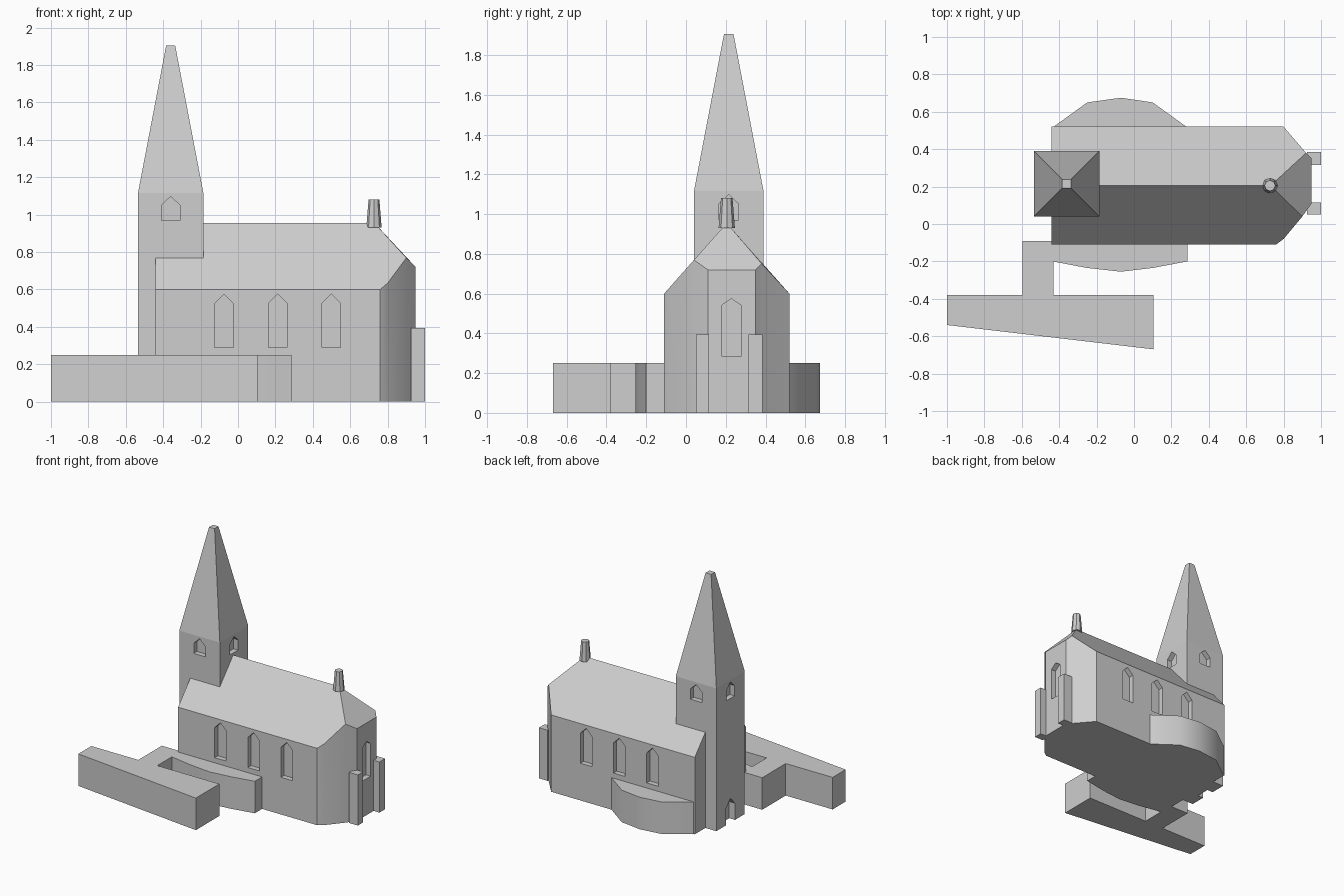
import bpy, bmesh, math
from mathutils import Vector

if "Cube" in bpy.data.objects:
    bpy.data.objects.remove(bpy.data.objects["Cube"])

stone = bpy.data.materials.new("pale_grey")
stone.diffuse_color = (0.62, 0.62, 0.62, 1)
stone.use_nodes = True
stone.node_tree.nodes["Principled BSDF"].inputs["Base Color"].default_value = stone.diffuse_color


def make(name, bm):
    bmesh.ops.recalc_face_normals(bm, faces=bm.faces[:])
    me = bpy.data.meshes.new(name)
    bm.to_mesh(me)
    bm.free()
    me.materials.append(stone)
    ob = bpy.data.objects.new(name, me)
    bpy.context.collection.objects.link(ob)
    return ob


def activate(ob):
    bpy.ops.object.select_all(action='DESELECT')
    ob.select_set(True)
    bpy.context.view_layer.objects.active = ob


def smooth(ob, angle=32):
    activate(ob)
    bpy.ops.object.shade_smooth_by_angle(angle=math.radians(angle))


def prism(name, outline, height):
    bm = bmesh.new()
    base = bm.faces.new([bm.verts.new((x, y, 0)) for x, y in outline])
    top = bmesh.ops.extrude_face_region(bm, geom=[base])["geom"]
    bmesh.ops.translate(bm, vec=(0, 0, height),
                        verts=[v for v in top if isinstance(v, bmesh.types.BMVert)])
    return make(name, bm)


def add_opening(bm, centre, normal, z0, z1, z2, width=0.10, depth=0.04):
    """Pointed-arch cutter straddling a wall at centre (x, y)."""
    n = Vector((*normal, 0))
    side = Vector((-n.y, n.x, 0))
    c = Vector((*centre, 0))
    h = width / 2
    shape = [(-h, z0), (h, z0), (h, z1), (0, z2), (-h, z1)]
    rings = [[bm.verts.new(c + n * d + side * s + Vector((0, 0, z))) for s, z in shape]
             for d in (-depth, 0.05)]
    bm.faces.new(rings[0])
    bm.faces.new(rings[1])
    for i in range(5):
        j = (i + 1) % 5
        bm.faces.new((rings[0][i], rings[0][j], rings[1][j], rings[1][i]))


def carve(ob, bm):
    cutter = make("opening_cutter", bm)
    cutter.hide_render = True
    mod = ob.modifiers.new("openings", 'BOOLEAN')
    mod.operation = 'DIFFERENCE'
    mod.solver = 'EXACT'
    mod.object = cutter
    activate(ob)
    bpy.ops.object.modifier_apply(modifier=mod.name)
    bpy.data.objects.remove(cutter)


# nave with gable on the left and hipped apse on the right
RIDGE_Y, RIDGE_Z, APEX_X = 0.205, 0.955, 0.73
plan = [(-0.44, -0.11), (0.76, -0.11), (0.80, -0.08), (0.90, 0.04), (0.95, 0.11),
        (0.95, 0.35), (0.92, 0.38), (0.80, 0.52), (-0.44, 0.52)]


def roof_z(x, y):
    return min(RIDGE_Z - 1.127 * abs(y - RIDGE_Y), RIDGE_Z - 1.07 * (x - APEX_X))


bm = bmesh.new()
low = [bm.verts.new((x, y, 0)) for x, y in plan]
top = [bm.verts.new((x, y, roof_z(x, y))) for x, y in plan]
west = bm.verts.new((-0.44, RIDGE_Y, RIDGE_Z))
east = bm.verts.new((APEX_X, RIDGE_Y, RIDGE_Z))
for i in range(8):
    bm.faces.new((low[i], low[i + 1], top[i + 1], top[i]))
bm.faces.new((low[8], low[0], top[0], west, top[8]))   # gable
bm.faces.new(top[0:4] + [east, west])                  # front slope
bm.faces.new(top[3:7] + [east])                        # apse hip
bm.faces.new(top[6:9] + [west, east])                  # back slope
bm.faces.new(low[::-1])
nave = make("nave", bm)

# nave windows: three per long wall and one in the apse
bm = bmesh.new()
for x in (-0.075, 0.212, 0.498):
    add_opening(bm, (x, -0.11), (0, -1), 0.29, 0.525, 0.575)
    add_opening(bm, (x, 0.52), (0, 1), 0.29, 0.525, 0.575)
add_opening(bm, (0.95, 0.228), (1, 0), 0.285, 0.54, 0.575)
carve(nave, bm)
smooth(nave)

# tower with spire
TX, TY, R = -0.36, 0.215, 0.175
bm = bmesh.new()
rings = []
for r, z in ((R, 0), (R, 1.115), (0.024, 1.905)):
    rings.append([bm.verts.new((TX + sx * r, TY + sy * r, z))
                  for sx, sy in ((-1, -1), (1, -1), (1, 1), (-1, 1))])
for a, b in zip(rings, rings[1:]):
    for i in range(4):
        j = (i + 1) % 4
        bm.faces.new((a[i], a[j], b[j], b[i]))
bm.faces.new(rings[0])
bm.faces.new(rings[-1])
tower = make("tower", bm)

# belfry openings on all sides, door on the left
bm = bmesh.new()
for nx, ny in ((1, 0), (-1, 0), (0, 1), (0, -1)):
    add_opening(bm, (TX + nx * R, TY + ny * R), (nx, ny), 0.97, 1.05, 1.097)
add_opening(bm, (TX - R, TY), (-1, 0), -0.05, 0.13, 0.19, width=0.11, depth=0.05)
carve(tower, bm)

# chimney
bm = bmesh.new()
bmesh.ops.create_cone(bm, cap_ends=True, segments=8, radius1=0.041, radius2=0.029, depth=0.15)
bmesh.ops.translate(bm, vec=(0.727, RIDGE_Y, 1.005), verts=bm.verts[:])
make("chimney", bm)

# apse buttresses
for y0, y1 in ((0.05, 0.115), (0.315, 0.385)):
    prism("buttress", [(0.925, y0), (1.0, y0), (1.0, y1), (0.925, y1)], 0.395)

# low bowed annexes along both long walls
smooth(prism("back_annex", [(0.28, 0.51), (0.28, 0.52), (0.10, 0.65), (-0.07, 0.675),
                            (-0.25, 0.65), (-0.43, 0.52), (-0.43, 0.51)], 0.25), 35)
smooth(prism("front_annex", [(-0.435, -0.10), (-0.435, -0.20), (-0.25, -0.235), (-0.07, -0.255),
                             (0.10, -0.235), (0.285, -0.20), (0.285, -0.10)], 0.25))

# outer hall joined to the church by a passage
prism("outer_hall", [(-1.0, -0.54), (0.105, -0.67), (0.105, -0.38), (-0.43, -0.38), (-0.43, -0.09),
                     (-0.595, -0.09), (-0.595, -0.38), (-1.0, -0.38)], 0.25)
